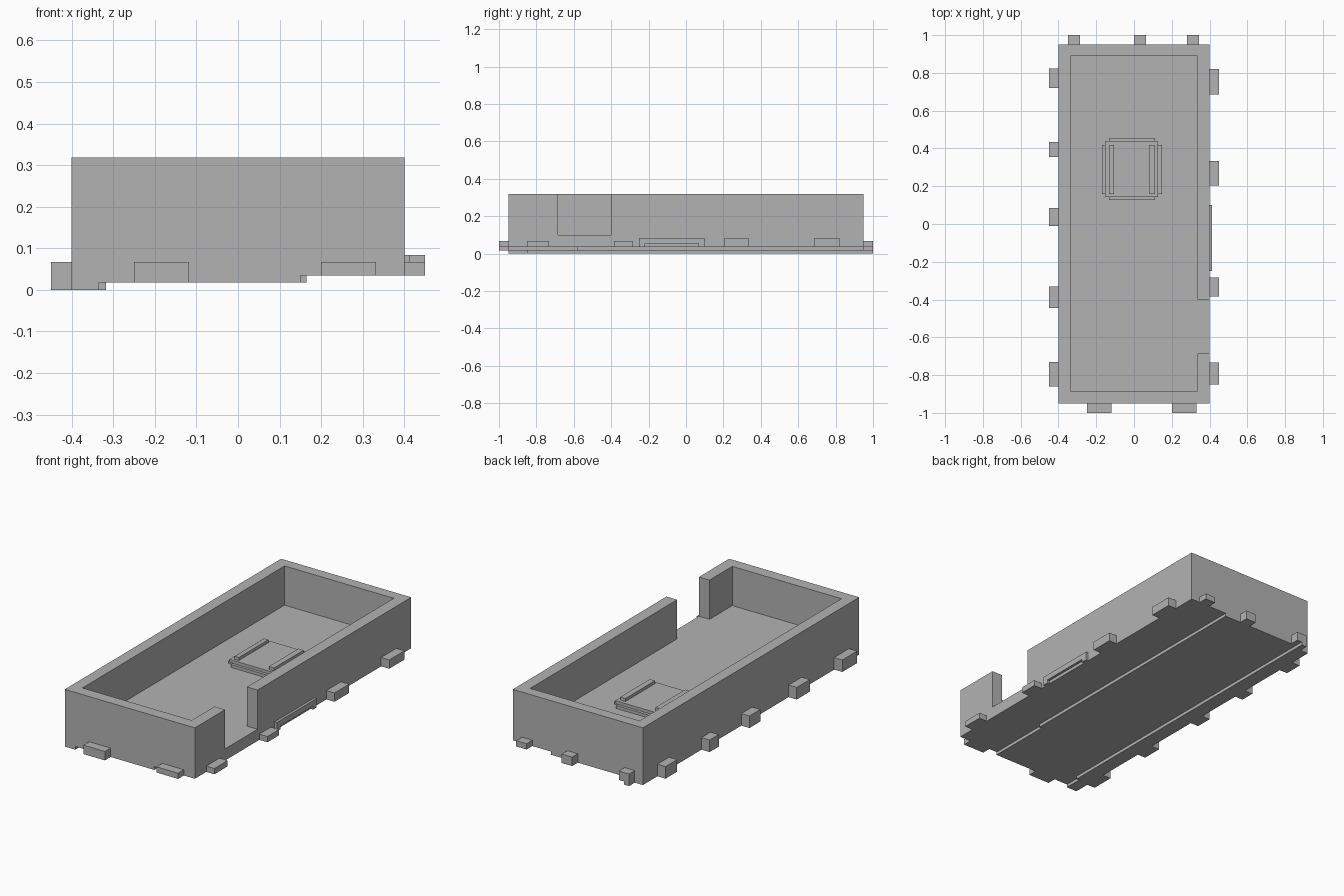
import bpy
import bmesh

cube = bpy.data.objects.get("Cube")
if cube:
    bpy.data.objects.remove(cube, do_unlink=True)

grey = bpy.data.materials.new("plain grey")
grey.use_nodes = True
colour = (0.45, 0.45, 0.45, 1)
grey.diffuse_color = colour
grey.node_tree.nodes["Principled BSDF"].inputs["Base Color"].default_value = colour

FLOOR, TOP = 0.10, 0.318
LAYER = 0.0167


def rect(x0, x1, y0, y1):
    return [(x0, y0), (x1, y0), (x1, y1), (x0, y1)]


def prisms(name, parts):
    """One object from (outline, bottom, top) upright prisms."""
    bm = bmesh.new()
    for outline, z0, z1 in parts:
        face = bm.faces.new([bm.verts.new((x, y, z0)) for x, y in outline])
        out = bmesh.ops.extrude_face_region(bm, geom=[face])
        for v in out["geom"]:
            if isinstance(v, bmesh.types.BMVert):
                v.co.z = z1
    bmesh.ops.recalc_face_normals(bm, faces=bm.faces)
    mesh = bpy.data.meshes.new(name)
    bm.to_mesh(mesh)
    bm.free()
    mesh.materials.append(grey)
    obj = bpy.data.objects.new(name, mesh)
    bpy.context.collection.objects.link(obj)
    return obj


def cut(obj, cutters):
    for c in cutters:
        mod = obj.modifiers.new("cut", 'BOOLEAN')
        mod.operation = 'DIFFERENCE'
        mod.solver = 'EXACT'
        mod.object = c
    bpy.context.view_layer.update()
    dg = bpy.context.evaluated_depsgraph_get()
    mesh = bpy.data.meshes.new_from_object(obj.evaluated_get(dg))
    obj.modifiers.clear()
    obj.data = mesh


def step_cutter(name, x_front, x_back, y_jog, z):
    outline = [(x_front, -1.2), (0.7, -1.2), (0.7, 1.2),
               (x_back, 1.2), (x_back, y_jog), (x_front, y_jog)]
    return prisms(name, [(outline, -0.2, z)])


# Cutters: room with side opening, and the two steps of the underside
room = prisms("room_cutter", [([
    (-0.337, -0.885), (0.335, -0.885), (0.335, -0.685), (0.6, -0.685),
    (0.6, -0.4), (0.335, -0.4), (0.335, 0.89), (-0.337, 0.89)], FLOOR, 0.6)])
steps = [step_cutter("low_step_cutter", -0.335, -0.318, -0.85, 0.0175),
         step_cutter("high_step_cutter", 0.15, 0.165, -0.58, 0.035)]

# Open tray with walls
tray = prisms("tray", [(rect(-0.4, 0.4, -0.95, 0.95), 0, TOP)])
cut(tray, [room] + steps)

# Tabs around the base
LOW, HIGH = 0.067, 0.084
right_side = [(-0.85, -0.733, LOW), (-0.384, -0.283, LOW),
              (0.205, 0.334, HIGH), (0.686, 0.82, HIGH)]
left_side = [(-0.86, -0.73), (-0.445, -0.33), (-0.01, 0.085),
             (0.355, 0.435), (0.72, 0.822)]
front = [(-0.25, -0.118), (0.2, 0.332)]
back = [(-0.35, -0.287), (0, 0.064), (0.28, 0.344)]
groups = {
    "left_tabs": [(rect(0.4, 0.45, a, b), 0, top) for a, b, top in right_side],
    "right_tabs": [(rect(-0.45, -0.4, a, b), 0, LOW) for a, b in left_side],
    "front_tabs": [(rect(a, b, -1, -0.95), 0, LOW) for a, b in front],
    "back_tabs": [(rect(a, b, 0.95, 1), 0, LOW) for a, b in back],
}
for name, parts in groups.items():
    cut(prisms(name, parts), steps)

# Side rail, notched underneath
prisms("side_rail", [(rect(0.4, 0.414, -0.25, 0.1), 0.053, HIGH),
                     (rect(0.4, 0.414, -0.25, -0.218), 0.035, 0.053),
                     (rect(0.4, 0.414, 0.067, 0.1), 0.035, 0.053)])

# Floor hatch: cross-shaped base, plate and two bars
xs = (-0.169, -0.132, 0.111, 0.148)
ys = (0.127, 0.159, 0.418, 0.455)
cross = [(xs[1], ys[0]), (xs[2], ys[0]), (xs[2], ys[1]), (xs[3], ys[1]),
         (xs[3], ys[2]), (xs[2], ys[2]), (xs[2], ys[3]), (xs[1], ys[3]),
         (xs[1], ys[2]), (xs[0], ys[2]), (xs[0], ys[1]), (xs[1], ys[1])]
prisms("hatch_base", [(cross, FLOOR, FLOOR + LAYER)])
prisms("hatch_plate", [(rect(-0.153, 0.127, 0.143, 0.439),
                        FLOOR + LAYER, FLOOR + 2 * LAYER)])
prisms("hatch_bars", [(rect(a, b, ys[1], ys[2]), FLOOR + 2 * LAYER, FLOOR + 3 * LAYER)
                      for a, b in ((-0.132, -0.106), (0.079, 0.111))])

for c in [room] + steps:
    bpy.data.objects.remove(c, do_unlink=True)
